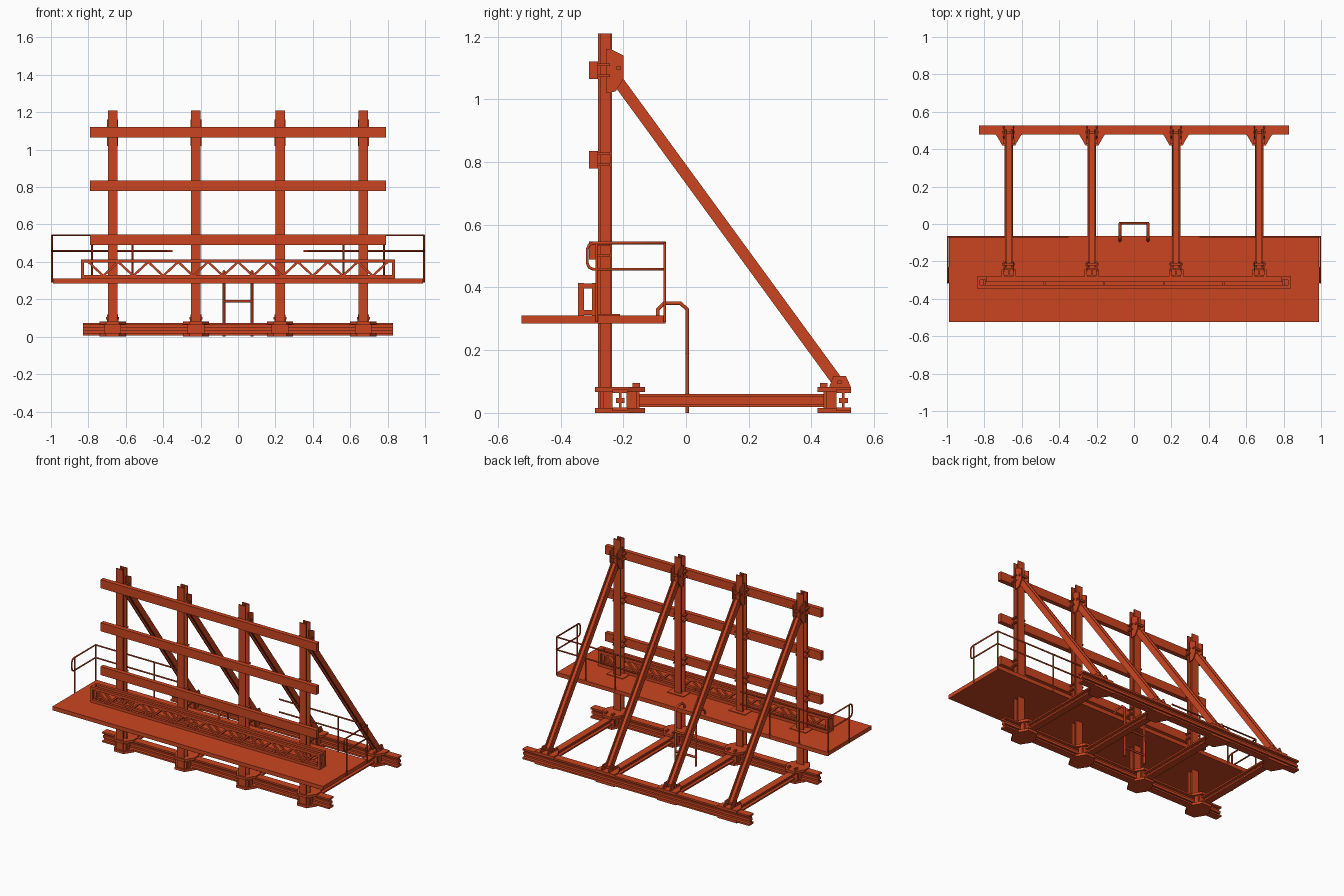
import bpy, bmesh
from mathutils import Vector, Matrix

cube = bpy.data.objects.get("Cube")
if cube:
    bpy.data.objects.remove(cube)

paint = bpy.data.materials.new("orange red paint")
paint.use_nodes = True
COLOUR = (0.6, 0.06, 0.015, 1)
paint.diffuse_color = COLOUR
paint.node_tree.nodes["Principled BSDF"].inputs["Base Color"].default_value = COLOUR

POSTS = (-0.67, -0.225, 0.225, 0.67)
SIDES = (-1, 1)


def finish(name, bm):
    bmesh.ops.recalc_face_normals(bm, faces=bm.faces)
    mesh = bpy.data.meshes.new(name)
    bm.to_mesh(mesh)
    bm.free()
    mesh.materials.append(paint)
    ob = bpy.data.objects.new(name, mesh)
    bpy.context.collection.objects.link(ob)
    return ob


def box(bm, x0, x1, y0, y1, z0, z1):
    m = Matrix.Translation(((x0 + x1) / 2, (y0 + y1) / 2, (z0 + z1) / 2))
    bmesh.ops.create_cube(bm, size=1, matrix=m @ Matrix.Diagonal((x1 - x0, y1 - y0, z1 - z0, 1)))


def bar(bm, p, q, normal, width, depth, shift=0):
    """Rectangular bar from p to q; depth runs along the normal."""
    p, q = Vector(p), Vector(q)
    d = (q - p).normalized()
    n = Vector(normal)
    n = (n - d * n.dot(d)).normalized()
    s = d.cross(n)
    rot = Matrix((s, n, d)).transposed().to_4x4()
    m = Matrix.Translation((p + q) / 2 + n * shift) @ rot
    bmesh.ops.create_cube(bm, size=1, matrix=m @ Matrix.Diagonal((width, depth, (q - p).length, 1)))


def i_beam(bm, p, q, normal, width, depth, flange=0.007, web=0.008):
    """I-section whose two flanges face along the normal."""
    for s in SIDES:
        bar(bm, p, q, normal, width, flange, s * (depth - flange) / 2)
    bar(bm, p, q, normal, web, depth - 2 * flange)


def plate(bm, outline, offset):
    """Flat outline extruded by an offset vector."""
    face = bm.faces.new([bm.verts.new(v) for v in outline])
    ext = bmesh.ops.extrude_face_region(bm, geom=[face])
    verts = [v for v in ext["geom"] if isinstance(v, bmesh.types.BMVert)]
    bmesh.ops.translate(bm, verts=verts, vec=offset)


def side_plate(bm, x, outline, thick=0.007):
    plate(bm, [(x - thick / 2, y, z) for y, z in outline], (thick, 0, 0))


def tube(name, paths, radius):
    curve = bpy.data.curves.new(name, "CURVE")
    curve.dimensions = "3D"
    curve.bevel_depth = radius
    curve.bevel_resolution = 1
    curve.use_fill_caps = True
    for pts in paths:
        sp = curve.splines.new("POLY")
        sp.points.add(len(pts) - 1)
        for point, co in zip(sp.points, pts):
            point.co = (*co, 1)
    curve.materials.append(paint)
    bpy.context.collection.objects.link(bpy.data.objects.new(name, curve))


# Upright posts
bm = bmesh.new()
for x in POSTS:
    i_beam(bm, (x, -0.258, 0.015), (x, -0.258, 1.21), (0, 1, 0), 0.05, 0.045)
finish("posts", bm)

# Horizontal walers and their clamp plates
bm, clamps = bmesh.new(), bmesh.new()
for z in (0.49, 0.78, 1.065):
    box(bm, -0.79, 0.79, -0.31, -0.281, z, z + 0.056)
    for x in POSTS:
        for s in SIDES:
            for dz in (0.011, 0.046):
                cx = x + s * 0.032
                box(clamps, cx - 0.007, cx + 0.007, -0.305, -0.243, z + dz - 0.004, z + dz + 0.004)
finish("walers", bm)
finish("waler_clamps", clamps)

# Diagonal braces with head and foot plates
bm, lugs = bmesh.new(), bmesh.new()
for x in POSTS:
    i_beam(bm, (x, -0.218, 1.06), (x, 0.49, 0.09), (1, 0, 0), 0.036, 0.04)
    for s in SIDES:
        side_plate(lugs, x + s * 0.026, [(-0.255, 1.16), (-0.236, 1.158), (-0.2, 1.14),
                                         (-0.2, 1.065), (-0.225, 1.025), (-0.255, 1.02)])
        side_plate(lugs, x + s * 0.026, [(0.455, 0.078), (0.525, 0.078), (0.525, 0.085),
                                         (0.51, 0.118), (0.47, 0.118)])
    for y, z in ((-0.215, 1.1), (0.49, 0.098)):
        bar(lugs, (x - 0.035, y, z), (x + 0.035, y, z), (0, 0, 1), 0.012, 0.012)
finish("diagonal_braces", bm)
finish("brace_plates", lugs)

# Base beams running across, each a pair of webs between flanges
bm = bmesh.new()
for y in (-0.21, 0.502):
    i_beam(bm, (-0.83, y, 0.04), (0.83, y, 0.04), (0, 0, 1), 0.048, 0.068, 0.011)
    box(bm, -0.83, 0.83, y - 0.014, y + 0.014, 0.032, 0.048)
finish("base_beams", bm)

# Tapered joint plates and stiffeners at each post
bm = bmesh.new()
for x in POSTS:
    for y, way in ((-0.235, -0.055), (-0.19, 0.06), (0.48, -0.06)):
        for z in (0.0, 0.066):
            plate(bm, [(x - 0.07, y, z), (x + 0.07, y, z), (x + 0.055, y + way * 0.4, z),
                       (x + 0.035, y + way, z), (x - 0.035, y + way, z),
                       (x - 0.055, y + way * 0.4, z)], (0, 0, 0.016))
        mid = y + way * 0.55
        box(bm, x - 0.04, x + 0.04, mid - 0.008, mid + 0.008, 0.015, 0.067)
        for s in SIDES:
            box(bm, x + s * 0.04 - 0.005, x + s * 0.04 + 0.005, min(y, mid), max(y, mid), 0.015, 0.067)
    for y in (-0.21, 0.502):
        for z in (0.0, 0.066):
            box(bm, x - 0.07, x + 0.07, y - 0.025, y + 0.025, z, z + 0.016)
    for y in (-0.158, 0.44):
        for s in SIDES:
            box(bm, x + s * 0.025 - 0.006, x + s * 0.025 + 0.006, y - 0.012, y + 0.012, 0.08, 0.095)
finish("base_joints", bm)

# Beams tying the front base to the back base
bm = bmesh.new()
for x in POSTS:
    i_beam(bm, (x, -0.19, 0.04), (x, 0.48, 0.04), (0, 0, 1), 0.046, 0.042, 0.01)
finish("base_ties", bm)

# Work platform with collar plates around the posts
bm = bmesh.new()
box(bm, -0.99, 0.99, -0.525, -0.065, 0.285, 0.311)
for x in POSTS:
    box(bm, x - 0.06, x + 0.06, -0.3, -0.21, 0.311, 0.315)
finish("platform", bm)

# Lattice girder: two planes of chords and zigzag webs
bm = bmesh.new()
COUNT = 20
STEP = 1.6 / COUNT
for y in (-0.335, -0.291):
    for z in (0.32, 0.405):
        box(bm, -0.84, 0.84, y - 0.009, y + 0.009, z - 0.009, z + 0.009)
    for s in SIDES:
        box(bm, s * 0.832 - 0.008, s * 0.832 + 0.008, y - 0.009, y + 0.009, 0.311, 0.414)
    for i in range(COUNT):
        x = -0.8 + i * STEP
        za, zb = (0.4, 0.325) if i % 2 == 0 else (0.325, 0.4)
        bar(bm, (x, y, za), (x + STEP, y, zb), (0, 1, 0), 0.012, 0.012)
for i in range(0, COUNT + 1, 4):
    x = -0.8 + i * STEP
    box(bm, x - 0.006, x + 0.006, -0.335, -0.291, 0.313, 0.325)
for s in SIDES:
    for z in (0.32, 0.405):
        box(bm, s * 0.832 - 0.008, s * 0.832 + 0.008, -0.335, -0.291, z - 0.008, z + 0.008)
finish("lattice_girder", bm)

# Guard rails: looped end rail, back rails and stanchions
paths = []
for s in SIDES:
    e, b = s * 0.995, -0.068
    paths.append([(s * 0.35, b, 0.542), (e, b, 0.542), (e, -0.295, 0.542), (e, -0.309, 0.536),
                  (e, -0.315, 0.522), (e, -0.315, 0.478), (e, -0.309, 0.464),
                  (e, -0.295, 0.458), (e, b, 0.458), (s * 0.35, b, 0.458)])
    for x in (0.995, 0.78, 0.565):
        paths.append([(s * x, b, 0.29), (s * x, b, 0.542)])
    paths.append([(e, -0.285, 0.29), (e, -0.285, 0.542)])
tube("guard_rails", paths, 0.005)

# Access ladder hooked over the platform edge
paths = [[(s * 0.075, y, z) for y, z in ((0.004, 0.0), (0.004, 0.33), (-0.018, 0.35), (-0.07, 0.35),
                                         (-0.09, 0.33), (-0.09, 0.305))] for s in SIDES]
for z in (0.06, 0.19):
    paths.append([(-0.075, 0.004, z), (0.075, 0.004, z)])
tube("ladder", paths, 0.007)
